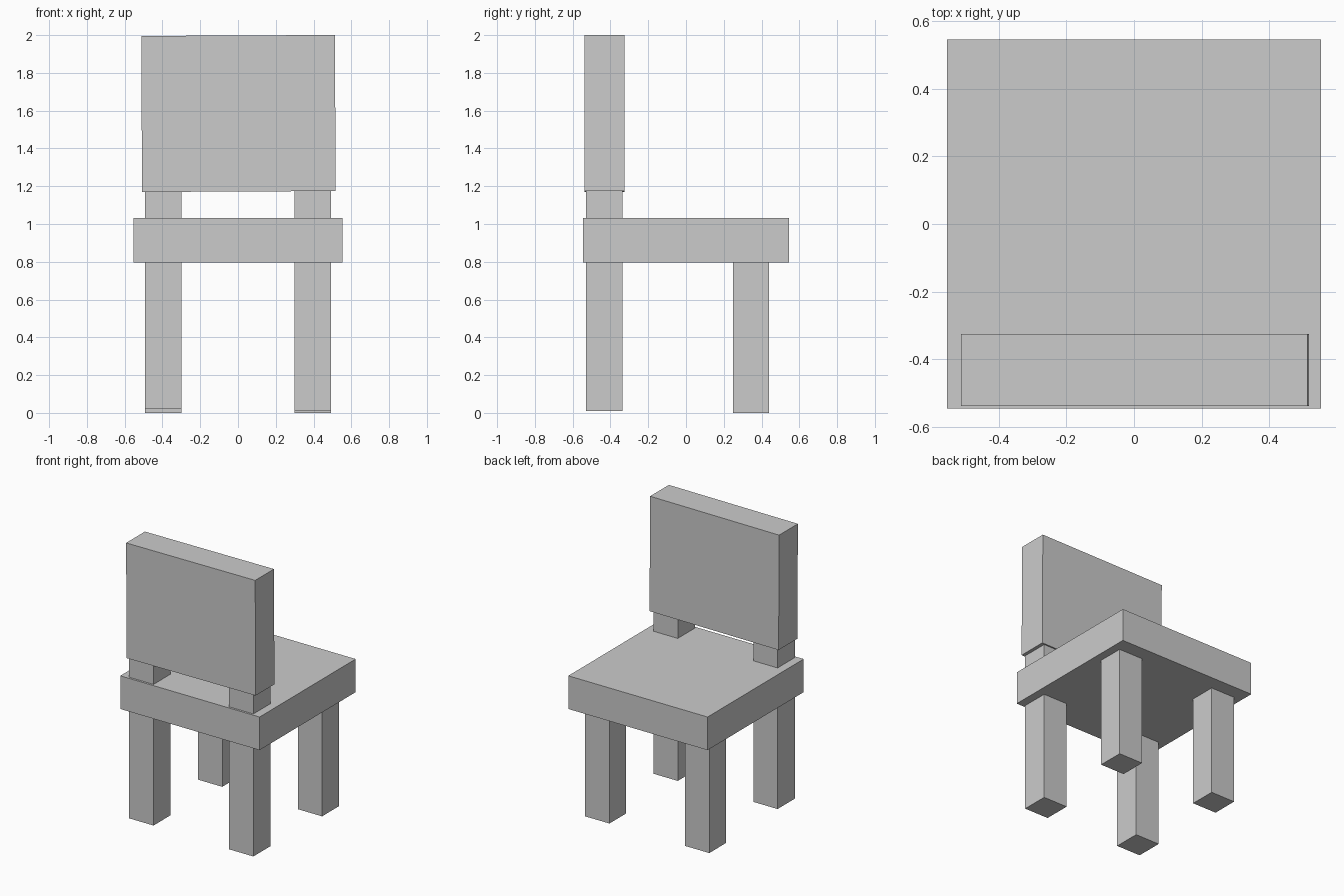
import bpy

cube = bpy.data.objects.get("Cube")
if cube:
    bpy.data.objects.remove(cube, do_unlink=True)

GREY = (0.6, 0.6, 0.6, 1.0)
grey = bpy.data.materials.new("light grey")
grey.use_nodes = True
grey.diffuse_color = GREY
grey.node_tree.nodes["Principled BSDF"].inputs["Base Color"].default_value = GREY


def box(name, x, y, z, tilt=0.0):
    """Box from (min, max) ranges on each axis, tilted about y."""
    spans = (x, y, z)
    bpy.ops.mesh.primitive_cube_add(size=1, location=[sum(s) / 2 for s in spans])
    part = bpy.context.object
    part.name = part.data.name = name
    part.scale = [s[1] - s[0] for s in spans]
    bpy.ops.object.transform_apply(location=False, rotation=False, scale=True)
    part.rotation_euler.y = tilt
    part.data.materials.append(grey)
    return part


# Seat slab
box("seat", (-0.553, 0.553), (-0.545, 0.545), (0.795, 1.033))

# Legs: the backrest pair runs up through the seat as posts
for side, x, foot in (("right", (-0.493, -0.30), 0.02), ("left", (0.30, 0.493), 0.01)):
    box(side + "_post_leg", x, (-0.53, -0.335), (foot, 1.2))
    box(side + "_leg", x, (0.25, 0.44), (0.0, 0.82))

# Backrest panel, very slightly tilted
box("backrest", (-0.51, 0.515), (-0.538, -0.325), (1.172, 1.998), tilt=-0.005)
